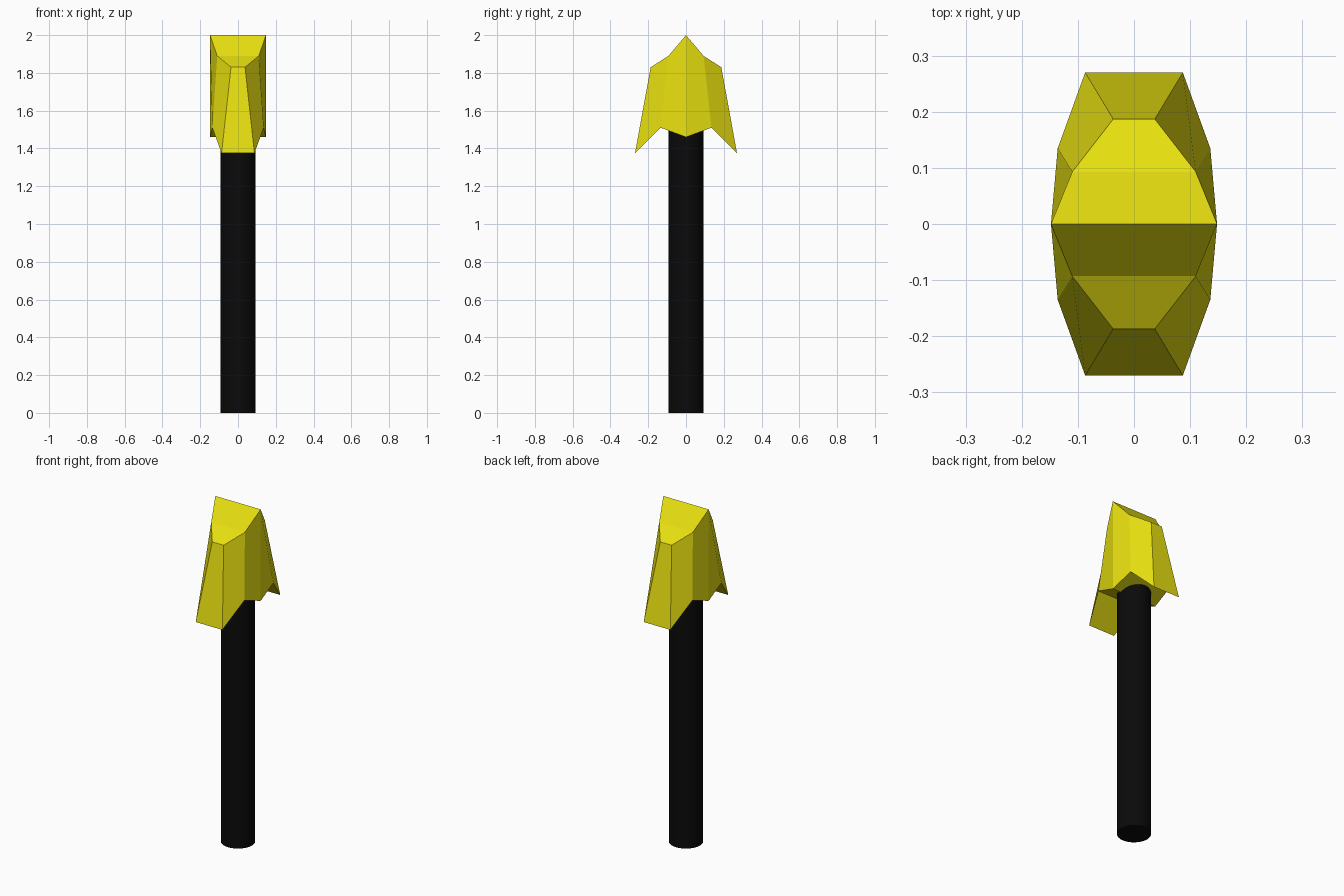
import bpy, bmesh, math

if "Cube" in bpy.data.objects:
    bpy.data.objects.remove(bpy.data.objects["Cube"])


def paint(obj, name, rgb):
    mat = bpy.data.materials.new(name)
    mat.diffuse_color = (*rgb, 1)
    mat.use_nodes = True
    mat.node_tree.nodes["Principled BSDF"].inputs["Base Color"].default_value = mat.diffuse_color
    obj.data.materials.append(mat)


# Round black handle, its top tucked inside the head
bpy.ops.mesh.primitive_cylinder_add(vertices=32, radius=0.092, depth=1.5, location=(0, 0, 0.75))
handle = bpy.context.object
handle.name = "handle"
bpy.ops.object.shade_smooth_by_angle(angle=math.radians(40))
paint(handle, "black", (0.003, 0.003, 0.003))

# Faceted head: stations (half width, y, z) from the centre ridge out to the wing tip
upper = [(0.148, 0, 2.0), (0.11, 0.093, 1.89), (0.037, 0.187, 1.83)]
lower = [(0.148, 0, 1.46), (0.136, 0.135, 1.51), (0.087, 0.27, 1.375)]


def full(half):
    return [(w, -y, z) for w, y, z in reversed(half[1:])] + half


bm = bmesh.new()


def row(half, side):
    return [bm.verts.new((side * w, y, z)) for w, y, z in full(half)]


top_l, top_r = row(upper, -1), row(upper, 1)
low_l, low_r = row(lower, -1), row(lower, 1)

# Loft strips across the roof, both sides and the underside
for a, b in ((top_l, top_r), (top_r, low_r), (low_r, low_l), (low_l, top_l)):
    for i in range(len(a) - 1):
        bm.faces.new((a[i], b[i], b[i + 1], a[i + 1]))
# Front and back end faces
for i in (0, -1):
    bm.faces.new((top_l[i], top_r[i], low_r[i], low_l[i]))
bmesh.ops.recalc_face_normals(bm, faces=bm.faces)

mesh = bpy.data.meshes.new("head")
bm.to_mesh(mesh)
bm.free()
head = bpy.data.objects.new("head", mesh)
bpy.context.collection.objects.link(head)
paint(head, "yellow", (0.8, 0.74, 0.005))
